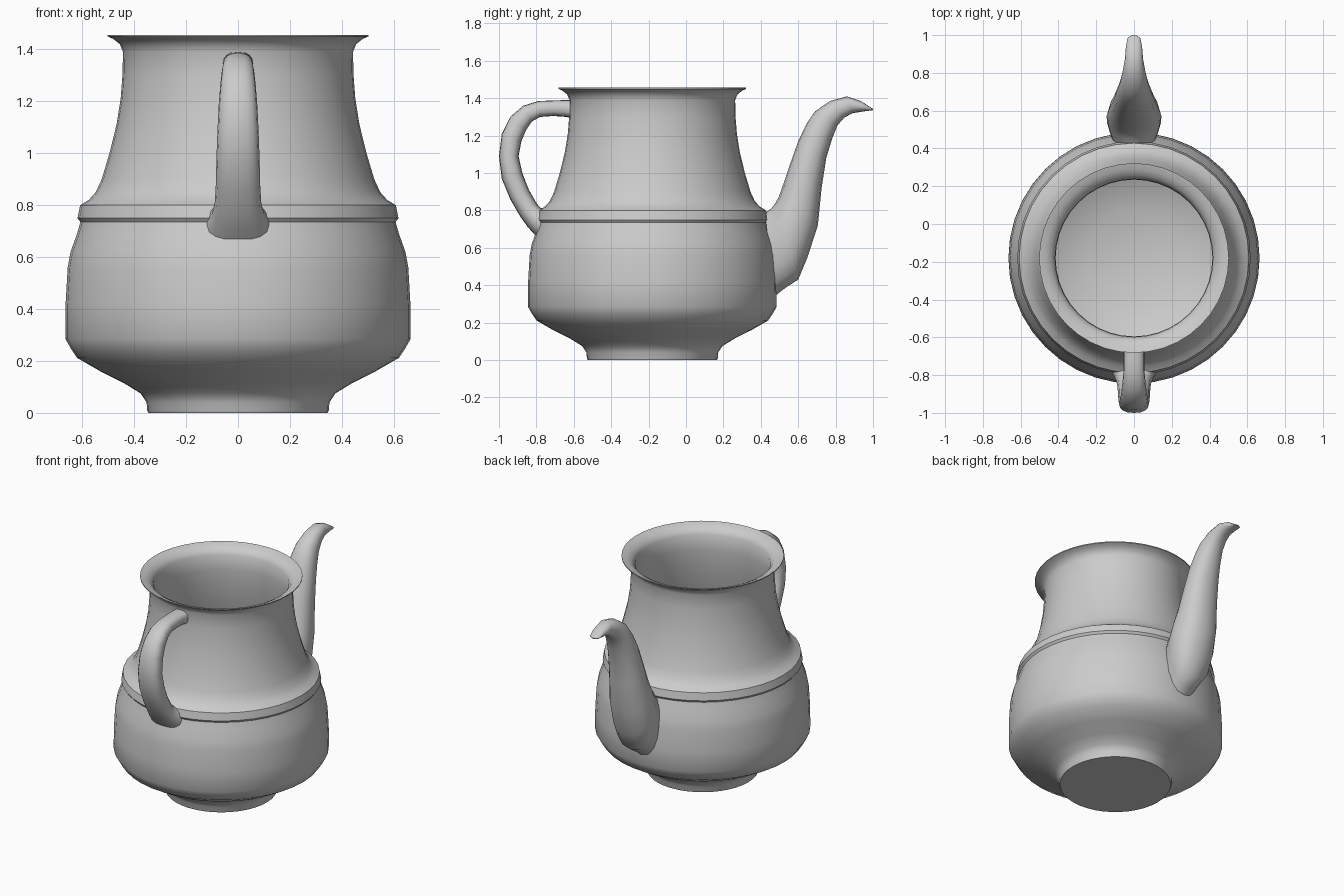
import bpy, bmesh, math
from mathutils import Vector

AXIS_Y = -0.18   # the pot's axis sits forward of the origin


def finish(bm, name, angle):
    bmesh.ops.recalc_face_normals(bm, faces=bm.faces)
    mesh = bpy.data.meshes.new(name)
    bm.to_mesh(mesh)
    bm.free()
    obj = bpy.data.objects.new(name, mesh)
    bpy.context.collection.objects.link(obj)
    bpy.ops.object.select_all(action='DESELECT')
    obj.select_set(True)
    bpy.context.view_layer.objects.active = obj
    bpy.ops.object.shade_smooth_by_angle(angle=math.radians(angle))
    return obj


def skin(bm, rings):
    for a, b in zip(rings, rings[1:]):
        n = len(a)
        for i in range(n):
            j = (i + 1) % n
            bm.faces.new((a[i], a[j], b[j], b[i]))
    bm.faces.new(rings[0])
    bm.faces.new(rings[-1])


def lathe(name, profile, sides, angle):
    bm = bmesh.new()
    turns = [2 * math.pi * i / sides for i in range(sides)]
    rings = [[bm.verts.new((r * math.cos(t), AXIS_Y + r * math.sin(t), z))
              for t in turns] for r, z in profile]
    skin(bm, rings)
    return finish(bm, name, angle)


def loft(name, sections, sides, power):
    """Sections: (y, z) of one edge, (y, z) of the other edge, half width."""
    bm = bmesh.new()
    rings = []
    for y0, z0, y1, z1, w in sections:
        a, b = Vector((0, y0, z0)), Vector((0, y1, z1))
        mid, half = (a + b) / 2, (a - b) / 2
        ring = []
        for i in range(sides):
            t = 2 * math.pi * i / sides
            c, s = math.cos(t), math.sin(t)
            c = math.copysign(abs(c) ** power, c)
            s = math.copysign(abs(s) ** power, s)
            ring.append(bm.verts.new(mid + half * c + Vector((w * s, 0, 0))))
        rings.append(ring)
    skin(bm, rings)
    return finish(bm, name, 50)


# Pot: outer wall from foot to flared rim, then down the inside
outer = [(0.345, 0.0), (0.35, 0.01), (0.352, 0.04), (0.375, 0.075), (0.44, 0.115),
         (0.53, 0.16), (0.62, 0.212), (0.645, 0.25), (0.665, 0.285), (0.664, 0.42),
         (0.656, 0.56), (0.645, 0.62), (0.62, 0.69), (0.607, 0.735), (0.618, 0.75),
         (0.608, 0.80), (0.575, 0.82), (0.548, 0.85), (0.525, 0.90), (0.495, 1.0),
         (0.468, 1.11), (0.452, 1.21), (0.445, 1.30), (0.443, 1.39), (0.455, 1.42),
         (0.48, 1.44), (0.502, 1.45), (0.502, 1.456)]
inner = [(0.47, 1.447), (0.438, 1.43), (0.418, 1.40), (0.415, 1.30), (0.422, 1.21),
         (0.44, 1.10), (0.465, 1.0), (0.495, 0.90), (0.525, 0.84), (0.57, 0.79),
         (0.58, 0.72), (0.615, 0.62), (0.63, 0.45), (0.63, 0.30), (0.59, 0.235),
         (0.42, 0.14), (0.25, 0.07)]
lathe("pot_body", outer + inner, 40, 40)

# Spout: broad at the belly, tapering to a curled tip
loft("spout", [
    (0.425, 0.79, 0.46, 0.33, 0.115), (0.455, 0.81, 0.53, 0.385, 0.13),
    (0.475, 0.835, 0.60, 0.43, 0.143), (0.495, 0.87, 0.65, 0.55, 0.145),
    (0.52, 0.94, 0.705, 0.72, 0.13), (0.55, 1.03, 0.725, 0.92, 0.115),
    (0.60, 1.17, 0.75, 1.08, 0.10), (0.645, 1.265, 0.78, 1.18, 0.085),
    (0.69, 1.33, 0.81, 1.255, 0.073), (0.77, 1.385, 0.845, 1.295, 0.06),
    (0.86, 1.41, 0.89, 1.32, 0.048), (0.935, 1.385, 0.94, 1.328, 0.043),
    (0.985, 1.352, 0.985, 1.334, 0.034), (1.0, 1.343, 1.0, 1.336, 0.012)], 16, 0.9)

# Handle: loop from under the rim down to the shoulder
loft("handle", [
    (-0.605, 1.39, -0.605, 1.29, 0.06), (-0.64, 1.39, -0.64, 1.30, 0.055),
    (-0.71, 1.388, -0.71, 1.305, 0.055), (-0.79, 1.385, -0.78, 1.30, 0.056),
    (-0.87, 1.36, -0.825, 1.275, 0.062), (-0.94, 1.30, -0.855, 1.23, 0.068),
    (-0.985, 1.21, -0.88, 1.17, 0.074), (-1.0, 1.09, -0.895, 1.09, 0.079),
    (-0.985, 0.97, -0.875, 1.0, 0.083), (-0.94, 0.86, -0.84, 0.91, 0.085),
    (-0.885, 0.765, -0.80, 0.84, 0.09), (-0.845, 0.71, -0.78, 0.815, 0.102),
    (-0.79, 0.65, -0.765, 0.81, 0.12)], 16, 0.8)
